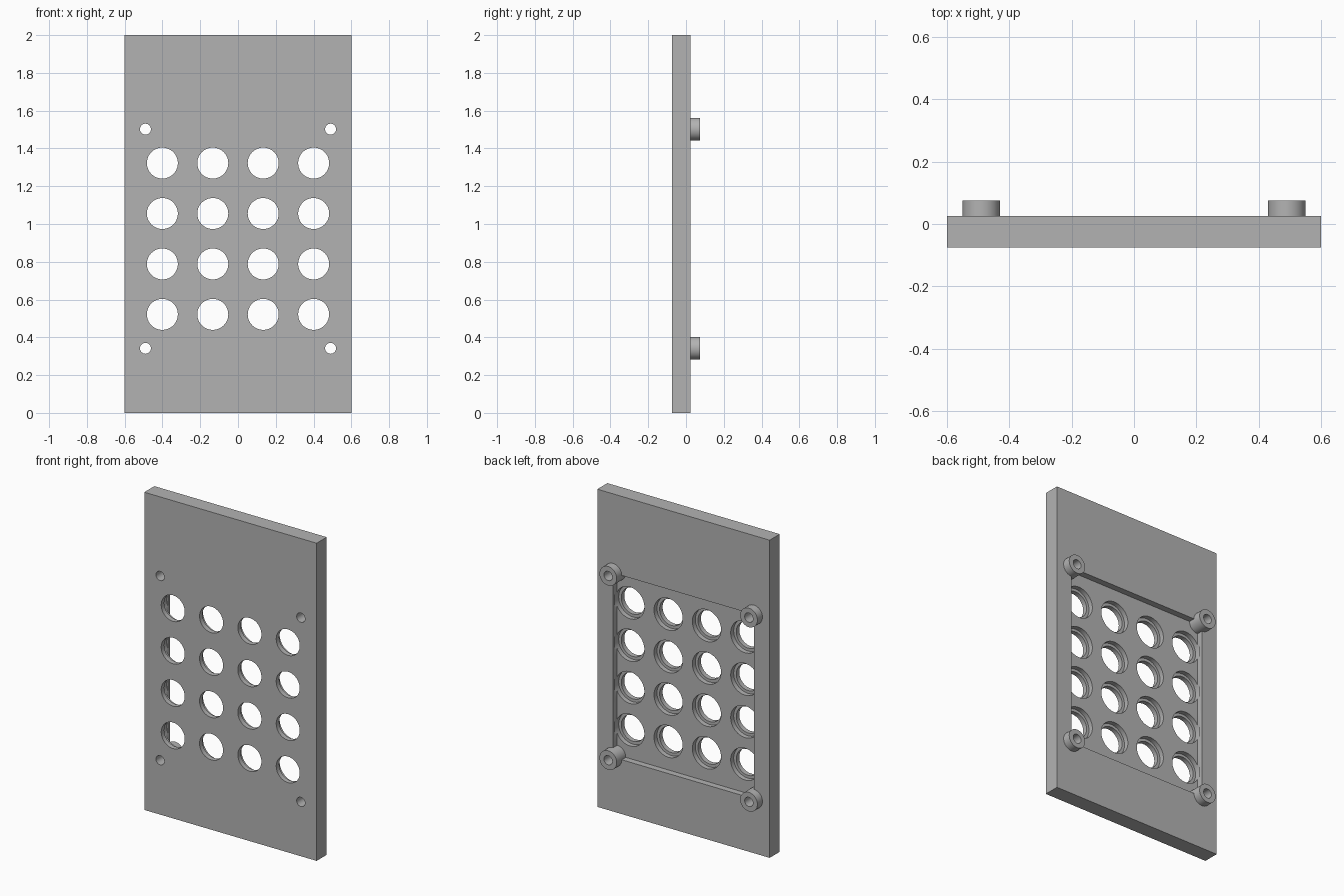
import bpy
from math import radians

if "Cube" in bpy.data.objects:
    bpy.data.objects.remove(bpy.data.objects["Cube"], do_unlink=True)

FRONT, FLOOR, BACK, TIP = -0.075, -0.015, 0.025, 0.075
MID_Z, POST_X, POST_Z = 0.922, 0.49, 0.58
PITCH = 0.267

grey = bpy.data.materials.new("plain grey")
grey.use_nodes = True
grey.diffuse_color = (0.45, 0.45, 0.45, 1)
grey.node_tree.nodes["Principled BSDF"].inputs["Base Color"].default_value = grey.diffuse_color


def box(name, x, y0, y1, z0, z1):
    bpy.ops.mesh.primitive_cube_add(size=1, location=(0, (y0 + y1) / 2, (z0 + z1) / 2))
    ob = bpy.context.object
    ob.name = name
    ob.scale = (2 * x, y1 - y0, z1 - z0)
    bpy.ops.object.transform_apply(location=False, rotation=False)
    return ob


def rod(name, x, z, y0, y1, r0, r1=None):
    """Round bar along y, radius r0 at y0 and r1 at y1."""
    bpy.ops.mesh.primitive_cone_add(vertices=48, radius1=r0, radius2=r1 or r0, depth=y1 - y0,
                                    location=(x, (y0 + y1) / 2, z), rotation=(radians(-90), 0, 0))
    ob = bpy.context.object
    ob.name = name
    return ob


def cut(target, cutter):
    mod = target.modifiers.new("cut", "BOOLEAN")
    mod.operation, mod.solver, mod.object = "DIFFERENCE", "EXACT", cutter
    bpy.context.view_layer.objects.active = target
    bpy.ops.object.modifier_apply(modifier=mod.name)
    bpy.data.objects.remove(cutter, do_unlink=True)


def finish(ob):
    ob.data.materials.clear()
    ob.data.materials.append(grey)
    bpy.ops.object.select_all(action="DESELECT")
    ob.select_set(True)
    bpy.context.view_layer.objects.active = ob
    bpy.ops.object.shade_smooth_by_angle(angle=radians(30))


# Panel with a shallow pocket in its back
panel = box("panel", 0.6, FRONT, BACK, 0, 2)
cut(panel, box("pocket_cutter", POST_X, FLOOR, BACK + 0.1, MID_Z - POST_Z, MID_Z + POST_Z))

# Grid of round openings, each widened from behind
for col in range(4):
    for row in range(4):
        x, z = (col - 1.5) * PITCH, MID_Z + (row - 1.5) * PITCH
        cut(panel, rod("hole_cutter", x, z, FRONT - 0.1, FLOOR + 0.1, 0.082))
        cut(panel, rod("widening_cutter", x, z, FLOOR - 0.03, FLOOR + 0.02, 0.1))

# Corner posts with screw holes running through the panel
for side, sx in (("right", -1), ("left", 1)):
    for level, sz in (("lower", -1), ("upper", 1)):
        x, z = sx * POST_X, MID_Z + sz * POST_Z
        post = rod(f"{level}_{side}_post", x, z, FLOOR, TIP, 0.06)
        for part in (panel, post):
            cut(part, rod("screw_cutter", x, z, FRONT - 0.1, TIP + 0.1, 0.029))
        finish(post)
finish(panel)
